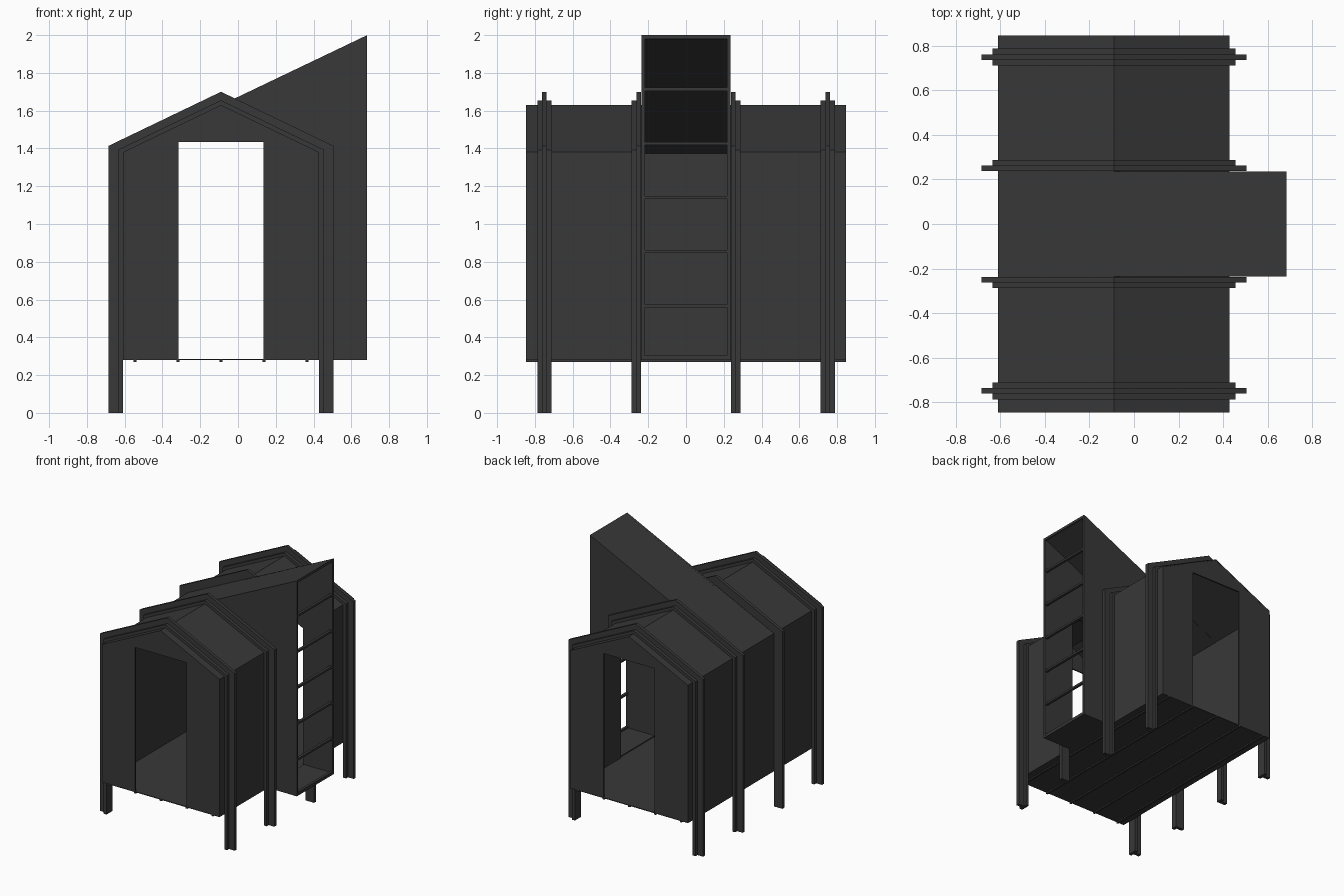
import bpy, bmesh

if "Cube" in bpy.data.objects:
    bpy.data.objects.remove(bpy.data.objects["Cube"])

mat = bpy.data.materials.new("charcoal")
mat.diffuse_color = (0.04, 0.04, 0.04, 1)
mat.use_nodes = True
mat.node_tree.nodes["Principled BSDF"].inputs["Base Color"].default_value = mat.diffuse_color

XL, XR, XA = -0.61, 0.43, -0.09      # walls and ridge in x
ZF, ZE, ZA = 0.28, 1.38, 1.63        # floor, eaves, ridge
TX, TY = 0.684, 0.235                # tower front and half width
T = 0.01                             # sheet thickness


def prism(name, pts, y0, y1):
    """Extrude an x-z outline from y0 to y1."""
    bm = bmesh.new()
    face = bm.faces.new([bm.verts.new((x, y0, z)) for x, z in pts])
    ext = bmesh.ops.extrude_face_region(bm, geom=[face])
    verts = [v for v in ext["geom"] if isinstance(v, bmesh.types.BMVert)]
    bmesh.ops.translate(bm, verts=verts, vec=(0, y1 - y0, 0))
    bmesh.ops.recalc_face_normals(bm, faces=bm.faces)
    me = bpy.data.meshes.new(name)
    bm.to_mesh(me)
    bm.free()
    me.materials.append(mat)
    ob = bpy.data.objects.new(name, me)
    bpy.context.collection.objects.link(ob)
    return ob


def box(name, x0, x1, y0, y1, z0, z1):
    return prism(name, [(x0, z0), (x1, z0), (x1, z1), (x0, z1)], y0, y1)


def house_line(d, dz, base):
    """House outline pushed outwards by d, with the roof raised by dz."""
    eave = ZE - d * 0.48 + dz
    return [(XL - d, base), (XL - d, eave), (XA, ZA + dz),
            (XR + d, eave), (XR + d, base)]


def band(name, d, dz, y0, y1, base=0.0, inner=(0.0, 0.0)):
    outer = house_line(d, dz, base)
    prism(name, outer + house_line(*inner, base)[::-1], y0, y1)


for s, side in ((-1, "front"), (1, "back")):
    # wall and roof shell either side of the tower
    band(side + "_shell", 0, 0, s * TY, s * 0.847, ZF, (-T, -T))
    # gable with doorway
    prism(side + "_gable", house_line(-0.001, -0.001, ZF) +
          [(0.136, ZF), (0.136, 1.435), (-0.316, 1.435), (-0.316, ZF)],
          s * 0.835, s * 0.846)
    # end frame: tall middle rib between two lower ribs
    band(side + "_end_frame_rib", 0.075, 0.07, s * 0.7375, s * 0.7625)
    band(side + "_end_frame_inner_rib", 0.025, 0.025, s * 0.7125, s * 0.7375)
    band(side + "_end_frame_outer_rib", 0.025, 0.025, s * 0.7625, s * 0.7875)
    # frame beside the tower
    band(side + "_middle_frame_rib", 0.075, 0.07, s * 0.2375, s * 0.2625)
    band(side + "_middle_frame_low_rib", 0.025, 0.025, s * 0.2625, s * 0.2875)
    # tower side wall
    prism(side + "_tower_wall", [(XR - T, ZF), (TX, ZF), (TX, 2.0),
          (XA, ZA), (XR - T, ZE)], s * 0.217, s * TY)

# left wall and long sloping roof of the tower section
prism("tower_roof", [(XL, ZF), (XL, ZE), (TX, 2.0), (TX, 2.0 - 0.012),
      (XL + T, ZE - 0.007), (XL + T, ZF)], -TY, TY)

# floor, tower floor and battens underneath
box("floor", XL, XR, -0.847, 0.847, ZF, ZF + 0.006)
box("tower_floor", XR, TX, -TY, TY, ZF, ZF + 0.014)
for i in range(5):
    x = XA + (i - 2) * 0.228
    box("floor_batten", x - 0.008, x + 0.008, -0.847, 0.847, 0.27, ZF)

# climbing rungs across the tower opening
for i in range(1, 6):
    z = ZF + i * 1.72 / 6
    box("rung", TX - 0.022, TX - 0.001, -0.22, 0.22, z - 0.008, z + 0.008)
box("bottom_rail", TX - 0.022, TX - 0.001, -0.22, 0.22, ZF, 0.305)
box("top_rail", TX - 0.02, TX, -0.22, 0.22, 1.98, 1.99)
